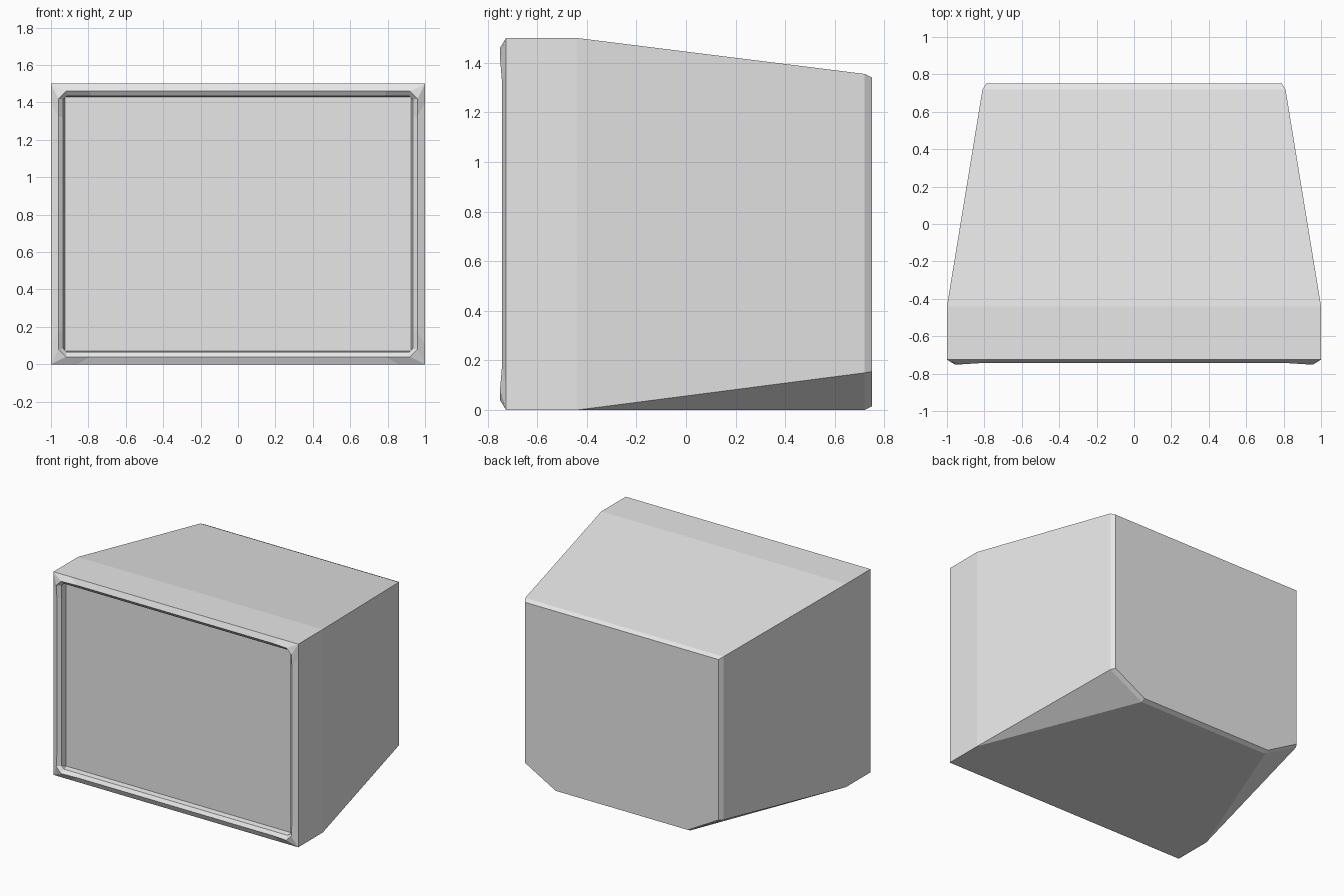
import bpy
import bmesh

cube = bpy.data.objects.get("Cube")
if cube:
    bpy.data.objects.remove(cube, do_unlink=True)

grey = bpy.data.materials.new("light grey")
grey.use_nodes = True
COLOUR = (0.8, 0.8, 0.8, 1)
grey.diffuse_color = COLOUR
grey.node_tree.nodes["Principled BSDF"].inputs["Base Color"].default_value = COLOUR


def section(y, w, z0, z1, low=(0, 0), top=0, dip=0):
    """Rectangle outline with cut corners; dip moves the straight runs back."""
    lx, lz = low
    right = [(w - lx, z0), (w, z0 + lz), (w, z1 - top), (w - top, z1)]
    corners = right + [(-x, z) for x, z in reversed(right)]
    points = []
    for i, (x, z) in enumerate(corners):
        nx, nz = corners[(i + 1) % 8]
        points.append((x, y, z))
        # Odd-numbered spans are the long sides of the outline
        if i % 2:
            for t in (0.07, 0.93):
                points.append((x + (nx - x) * t, y + dip, z + (nz - z) * t))
        else:
            continue
    return points


def finish(name, bm):
    bmesh.ops.remove_doubles(bm, verts=bm.verts, dist=0.0005)
    bmesh.ops.recalc_face_normals(bm, faces=bm.faces)
    mesh = bpy.data.meshes.new(name)
    bm.to_mesh(mesh)
    bm.free()
    mesh.materials.append(grey)
    obj = bpy.data.objects.new(name, mesh)
    bpy.context.collection.objects.link(obj)
    return obj


# Housing: lofted from the back panel to the foot of the screen recess
sections = [
    section(0.75, 0.79, 0.015, 1.34, (0.25, 0.14)),
    section(0.72, 0.81, 0, 1.355, (0.27, 0.15)),
    section(-0.44, 1, 0, 1.5),
    section(-0.725, 1, 0, 1.5),
    section(-0.75, 0.96, 0.04, 1.46, (0.04, 0.04), 0.04, 0.008),
    section(-0.725, 0.935, 0.065, 1.435, (0.02, 0.02), 0.02),
    section(-0.685, 0.925, 0.07, 1.43),
]
bm = bmesh.new()
loops = [[bm.verts.new(p) for p in s] for s in sections]
bm.faces.new(loops[0])
for a, b in zip(loops, loops[1:]):
    n = len(a)
    for i in range(n):
        j = (i + 1) % n
        bm.faces.new((a[i], a[j], b[j], b[i]))
finish("housing", bm)

# Screen: flat panel at the foot of the recess
bm = bmesh.new()
bm.faces.new([bm.verts.new((x, -0.685, z))
              for x, z in ((-0.925, 0.07), (0.925, 0.07), (0.925, 1.43), (-0.925, 1.43))])
screen = finish("screen", bm)
for poly in screen.data.polygons:
    if poly.normal.y > 0:
        poly.flip()
